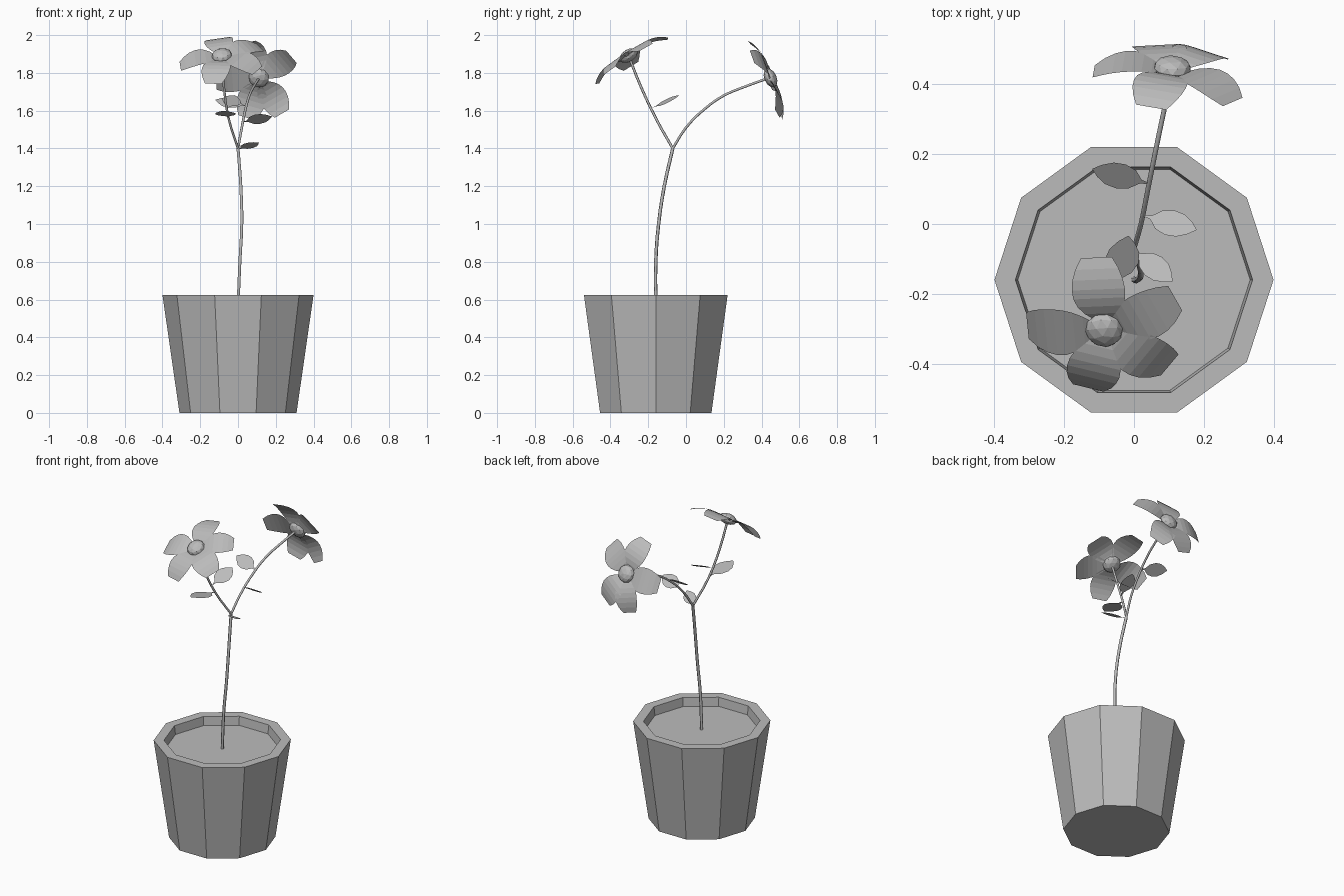
import bpy, bmesh, math
from mathutils import Vector

if "Cube" in bpy.data.objects:
    bpy.data.objects.remove(bpy.data.objects["Cube"], do_unlink=True)

grey = bpy.data.materials.new("plain_grey")
grey.use_nodes = True
grey.diffuse_color = (0.5, 0.5, 0.5, 1)
grey.node_tree.nodes["Principled BSDF"].inputs["Base Color"].default_value = (0.5, 0.5, 0.5, 1)


def finish(name, bm):
    mesh = bpy.data.meshes.new(name)
    bm.to_mesh(mesh)
    bm.free()
    mesh.materials.append(grey)
    obj = bpy.data.objects.new(name, mesh)
    bpy.context.collection.objects.link(obj)
    return obj


def frame(normal, direction):
    """Orthogonal along, across and up axes for a blade."""
    up = Vector(normal).normalized()
    along = Vector(direction)
    along = (along - up * along.dot(up)).normalized()
    return along, up.cross(along), up


# Ten-sided pot with a recessed soil surface
def pot(centre_y, profile, sides=10):
    bm = bmesh.new()
    rings = []
    for r, z in profile:
        rings.append([bm.verts.new((r * math.cos(math.tau * i / sides),
                                    centre_y + r * math.sin(math.tau * i / sides), z))
                      for i in range(sides)])
    for low, high in zip(rings, rings[1:]):
        for i in range(sides):
            j = (i + 1) % sides
            bm.faces.new((low[i], low[j], high[j], high[i]))
    bm.faces.new(rings[0][::-1])
    bm.faces.new(rings[-1])
    finish("pot", bm)


pot(-0.16, [(0.31, 0), (0.4, 0.625), (0.34, 0.625), (0.333, 0.57)])


# Thin round stems swept along smooth paths
def stem(name, points, radius):
    curve = bpy.data.curves.new(name, 'CURVE')
    curve.dimensions = '3D'
    curve.bevel_depth = radius
    curve.bevel_resolution = 1
    curve.resolution_u = 3
    curve.use_fill_caps = True
    spline = curve.splines.new('BEZIER')
    spline.bezier_points.add(len(points) - 1)
    for bp, p in zip(spline.bezier_points, points):
        bp.co = p
        bp.handle_left_type = bp.handle_right_type = 'AUTO'
    curve.materials.append(grey)
    bpy.context.collection.objects.link(bpy.data.objects.new(name, curve))


fork = (0, -0.07, 1.4)
stem("main_stem", [(0, -0.16, 0.56), (0.01, -0.16, 0.8), (0.02, -0.145, 1),
                   (0.015, -0.115, 1.2), fork], 0.009)
stem("front_stem", [fork, (-0.05, -0.16, 1.56), (-0.075, -0.24, 1.73),
                    (-0.085, -0.3, 1.88)], 0.007)
stem("back_stem", [fork, (0.02, 0, 1.51), (0.04, 0.1, 1.61), (0.06, 0.2, 1.68),
                   (0.085, 0.32, 1.73), (0.11, 0.43, 1.77)], 0.007)


# Curled petal made of bands from base to tip
def petal(name, centre, normal, direction, length):
    along, across, up = frame(normal, direction)
    widths = [0.022, 0.048, 0.066, 0.075, 0.077, 0.073, 0.063, 0.045]
    bm = bmesh.new()
    previous = None
    for i, w in enumerate(widths):
        t = i / (len(widths) - 1)
        rise = 0.09 * t - 0.115 * t * t
        mid = Vector(centre) + along * (0.03 + (length - 0.03) * t) + up * rise
        pair = [bm.verts.new(mid - across * w), bm.verts.new(mid + across * w)]
        if previous:
            bm.faces.new((previous[0], pair[0], pair[1], previous[1]))
        previous = pair
    finish(name, bm)


# Faceted, flattened flower centre with five petals
def flower(name, centre, normal, tips):
    bm = bmesh.new()
    bmesh.ops.create_icosphere(bm, subdivisions=2, radius=0.054)
    bmesh.ops.scale(bm, verts=bm.verts, vec=(1, 1, 0.6))
    disc = finish(name + "_centre", bm)
    disc.location = Vector(centre) + Vector(normal).normalized() * 0.008
    disc.rotation_euler = Vector(normal).to_track_quat('Z', 'Y').to_euler()
    for i, tip in enumerate(tips):
        petal(f"{name}_petal_{i + 1}", centre, normal, Vector(tip) - Vector(centre), 0.225)


flower("front_flower", (-0.085, -0.3, 1.885), (-0.1, -0.53, 0.84),
       [(-0.11, -0.11, 2), (0.12, -0.22, 1.95), (0.1, -0.4, 1.81),
        (-0.13, -0.47, 1.77), (-0.3, -0.3, 1.85)])
flower("back_flower", (0.11, 0.44, 1.77), (0.07, 0.915, 0.395),
       [(0.05, 0.35, 1.97), (0.28, 0.37, 1.89), (0.24, 0.5, 1.58),
        (0.04, 0.53, 1.55), (-0.13, 0.46, 1.76)])


# Flat pointed leaves on short stalks
def leaf(name, base, tip, normal, width):
    base, tip = Vector(base), Vector(tip)
    along, across, up = frame(normal, tip - base)
    length = (tip - base).length
    half = [(0.15, 0.14), (0.3, 0.75), (0.5, 1), (0.7, 0.9), (0.87, 0.5)]
    outline = [(0, 0.06)] + half + [(1, 0)] + [(t, -w) for t, w in half[::-1]] + [(0, -0.06)]
    bm = bmesh.new()
    bm.faces.new([bm.verts.new(base + along * t * length + across * w * width / 2)
                  for t, w in outline])
    finish(name, bm)


leaf("fork_leaf", (0, -0.075, 1.395), (0.11, -0.17, 1.42), (0, 0.38, 0.92), 0.075)
leaf("back_stem_left_leaf", (0.025, 0.025, 1.54), (0.18, -0.02, 1.565), (0, 0.57, 0.82), 0.09)
leaf("back_stem_right_leaf", (0.045, 0.115, 1.625), (-0.12, 0.16, 1.655), (0, -0.6, 0.8), 0.09)
leaf("front_stem_lower_leaf", (-0.05, -0.17, 1.565), (-0.08, -0.365, 1.6), (0, 0.17, 0.98), 0.11)
leaf("front_stem_upper_leaf", (-0.055, -0.18, 1.615), (-0.015, -0.035, 1.685), (0.2, -0.45, 0.87), 0.1)
